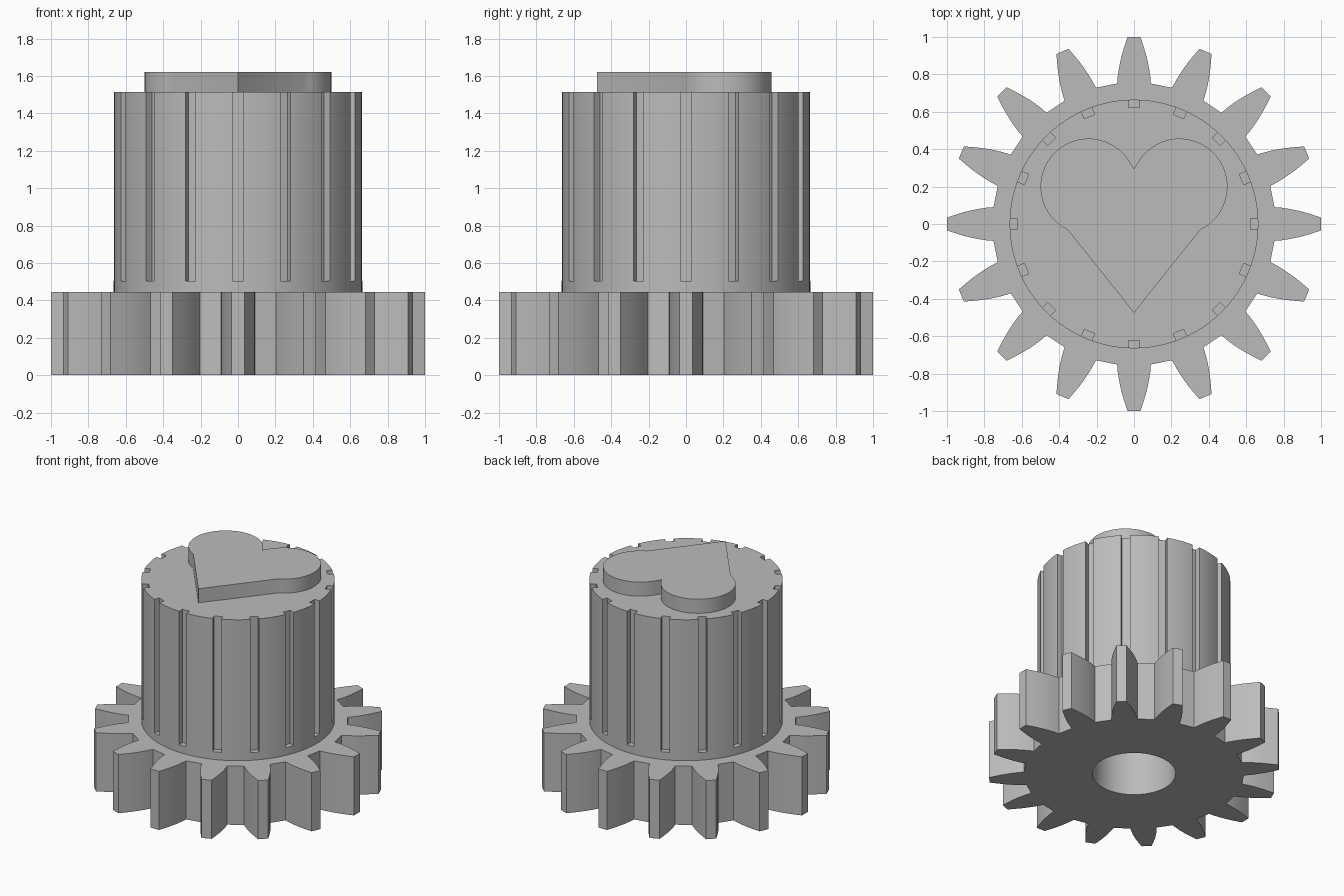
import bpy, bmesh
from math import sin, cos, pi, radians, atan2, hypot

if "Cube" in bpy.data.objects:
    bpy.data.objects.remove(bpy.data.objects["Cube"])

grey = bpy.data.materials.new("plain grey")
grey.diffuse_color = (0.5, 0.5, 0.5, 1)
grey.use_nodes = True
grey.node_tree.nodes["Principled BSDF"].inputs["Base Color"].default_value = grey.diffuse_color


def add_prism(bm, pts, z0, z1):
    """Closed prism from a counter-clockwise outline."""
    low = [bm.verts.new((x, y, z0)) for x, y in pts]
    high = [bm.verts.new((x, y, z1)) for x, y in pts]
    bm.faces.new(low[::-1])
    bm.faces.new(high)
    for i in range(len(pts)):
        j = (i + 1) % len(pts)
        bm.faces.new((low[i], low[j], high[j], high[i]))


def make(name, prisms):
    bm = bmesh.new()
    for pts, z0, z1 in prisms:
        add_prism(bm, pts, z0, z1)
    me = bpy.data.meshes.new(name)
    bm.to_mesh(me)
    bm.free()
    me.materials.append(grey)
    ob = bpy.data.objects.new(name, me)
    bpy.context.collection.objects.link(ob)
    return ob


def circle(r, n):
    return [(r * cos(2 * pi * i / n), r * sin(2 * pi * i / n)) for i in range(n)]


def rotate(pts, a):
    return [(x * cos(a) - y * sin(a), x * sin(a) + y * cos(a)) for x, y in pts]


def boolean(target, tool, operation):
    mod = target.modifiers.new(operation, 'BOOLEAN')
    mod.operation = operation
    mod.solver = 'EXACT'
    mod.object = tool
    bpy.context.view_layer.objects.active = target
    bpy.ops.object.modifier_apply(modifier=mod.name)
    bpy.data.objects.remove(tool)


N = 16
# gear outline: one curved tooth flank (distance, half width), mirrored and repeated
flank = [(0.751, 0.09), (0.79, 0.087), (0.83, 0.081), (0.87, 0.073),
         (0.91, 0.063), (0.95, 0.051), (0.999, 0.035)]
tooth = [(x, -w) for x, w in flank] + [(x, w) for x, w in flank[::-1]]
gear_outline = [p for k in range(N) for p in rotate(tooth, 2 * pi * k / N)]
body = make("knob_and_gear", [(gear_outline, 0, 0.445)])

# round grip
boolean(body, make("grip", [(circle(0.665, 96), 0.2, 1.515)]), 'UNION')

# raised heart: right lobe arc, mirrored, with a point at the bottom
cx, cy, r = 0.243, 0.2, 0.257
a0, a1 = atan2(-0.235, 0.112), pi - atan2(0.09, cx)
lobe = [(cx + r * cos(a0 + (a1 - a0) * i / 28), cy + r * sin(a0 + (a1 - a0) * i / 28))
        for i in range(28)]
heart = [(0, -0.475)] + lobe + [(0, 0.295)] + [(-x, y) for x, y in lobe[::-1]]
boolean(body, make("heart", [(heart, 1.4, 1.622)]), 'UNION')

# grip grooves and the blind shaft hole underneath
groove = [(0.622, -0.03), (0.75, -0.03), (0.75, 0.03), (0.622, 0.03)]
cuts = [(rotate(groove, 2 * pi * k / N), 0.503, 1.7) for k in range(N)]
cuts.append((circle(0.287, 64), -0.1, 1.2))
boolean(body, make("cutter", cuts), 'DIFFERENCE')

# smooth curved walls, keep crisp edges
bpy.ops.object.select_all(action='DESELECT')
body.select_set(True)
bpy.context.view_layer.objects.active = body
bpy.ops.object.shade_smooth_by_angle(angle=radians(25))
